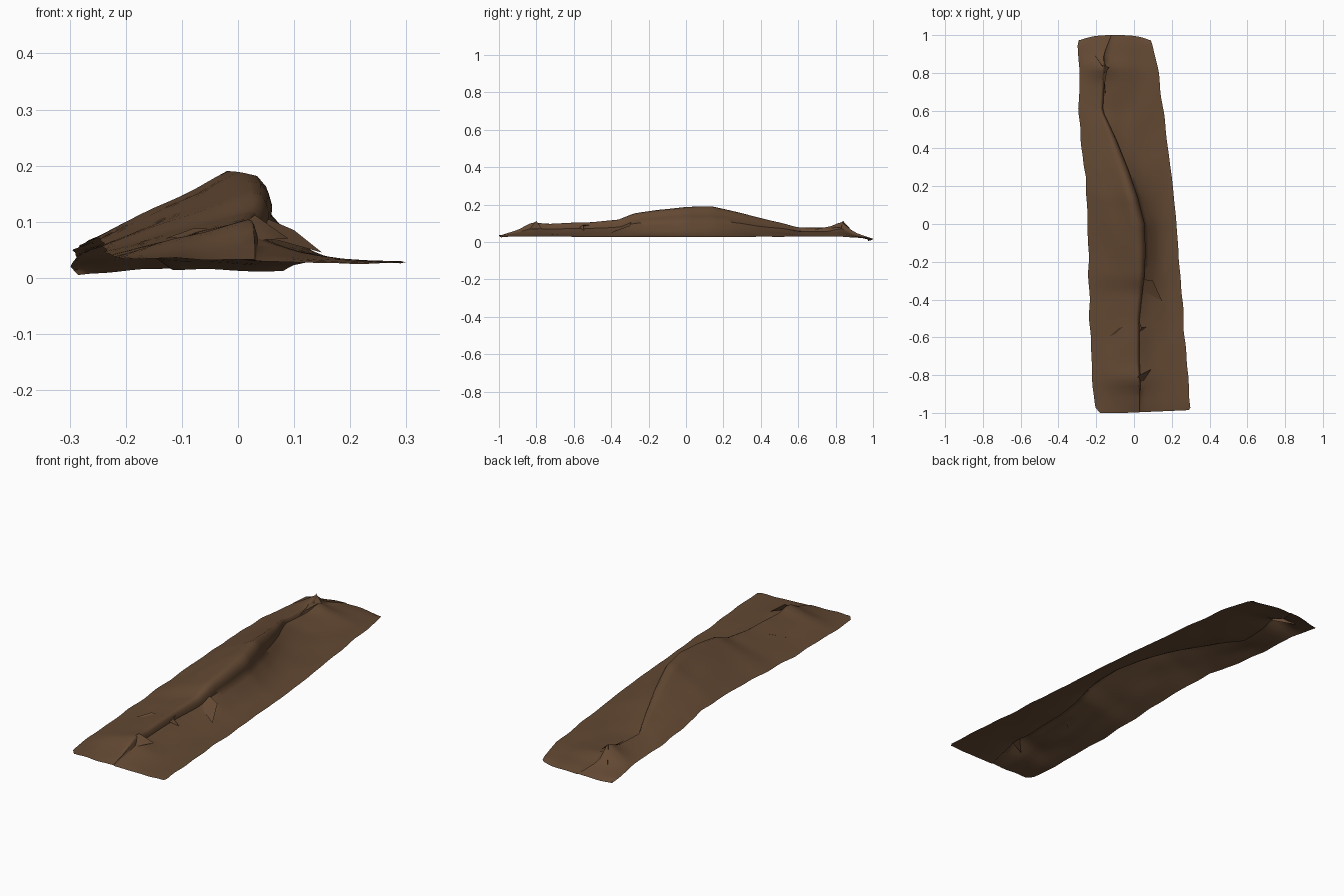
import bpy, bmesh, math, random
from mathutils import Vector, noise

if "Cube" in bpy.data.objects:
    bpy.data.objects.remove(bpy.data.objects["Cube"])

random.seed(4)
bark = bpy.data.materials.new("bark brown")
bark.diffuse_color = (0.125, 0.066, 0.033, 1)
bark.use_nodes = True
bark.node_tree.nodes["Principled BSDF"].inputs["Base Color"].default_value = bark.diffuse_color


def lerp_table(table, y):
    """Piecewise linear interpolation of (y, value...) rows."""
    if y <= table[0][0]:
        return table[0][1:]
    for a, b in zip(table, table[1:]):
        if y <= b[0]:
            t = (y - a[0]) / (b[0] - a[0])
            return [p + (q - p) * t for p, q in zip(a[1:], b[1:])]
    return table[-1][1:]


# y, left x, left z, right x, right z
EDGES = [(-1, -.18, .034, .29, .026), (-.97, -.205, .034, .30, .028), (-.9, -.215, .036, .292, .03),
         (-.5, -.235, .045, .262, .027), (0, -.245, .07, .225, .026), (.25, -.255, .072, .2, .027),
         (.4, -.28, .06, .18, .028), (.6, -.292, .05, .155, .03), (.8, -.288, .037, .13, .03),
         (.95, -.30, .02, .1, .022), (1, -.285, .005, .08, .012)]
# y, ridge x, ridge z, overhang of the lip to the right
RIDGE = [(-1, .03, .033, 0), (-.9, .03, .06, 0), (-.82, .02, .105, .01), (-.74, .01, .098, .015),
         (-.5, .01, .105, .015), (-.36, .02, .12, .02), (-.28, .025, .152, .025), (-.15, .02, .172, .035),
         (0, .01, .188, .04), (.14, -.02, .19, .035), (.3, -.07, .152, .03), (.45, -.12, .112, .02),
         (.6, -.18, .078, .01), (.76, -.17, .078, .01), (.83, -.165, .108, .01), (.9, -.16, .05, 0),
         (1, -.12, .02, 0)]


def section(y):
    """Cross-section: straight left flank, rounded crest, undercut lip, flat right skirt."""
    lx, lz, rx, rz = lerp_table(EDGES, y)
    cx, cz, o = lerp_table(RIDGE, y)
    wob = noise.noise(Vector((y * 9, 3, 0))) * .007
    lx, rx = lx + wob, rx + noise.noise(Vector((y * 8, 7, 0))) * .006
    h = cz - rz
    w = rx - cx
    pts = []
    for i in range(9):                       # left flank
        t = i / 9
        pts.append((lx + (cx - lx) * t, lz + (cz - lz) * t))
    pts += [(cx, cz), (cx + o * .6, cz - .03 * h), (cx + o, cz - .15 * h),
            (cx + o * 1.12 + .002, cz - .3 * h), (cx + o + .005, cz - .43 * h)]
    sx, sz = pts[-1]
    for i in range(1, 11):                   # concave right skirt
        t = i / 10
        pts.append((sx + (rx - sx) * t, rz + (sz - rz) * (1 - t) ** 2.3))
    return pts


def add_object(name, bm, angle):
    me = bpy.data.meshes.new(name)
    bm.to_mesh(me)
    bm.free()
    me.materials.append(bark)
    ob = bpy.data.objects.new(name, me)
    bpy.context.collection.objects.link(ob)
    bpy.context.view_layer.objects.active = ob
    ob.select_set(True)
    bpy.ops.object.shade_smooth_by_angle(angle=math.radians(angle))
    ob.select_set(False)


# Bark sheet: one open, hollow skin lofted along y
bm = bmesh.new()
rows = []
N = 72
for j in range(N + 1):
    y = -1 + 2 * j / N
    row = []
    pts = section(y)
    for i, (x, z) in enumerate(pts):
        end = 0
        if j == N:                           # bowed far end
            end = -.03 * abs((x + .1) / .19) ** 3
        elif j == 0:
            end = .015 * max(0, (x + .05) / .35)
        inner = min(i, len(pts) - 1 - i, 3) / 3
        dz = noise.noise(Vector((x * 12, y * 5, 1))) * .006 * inner
        row.append(bm.verts.new((x, y + end, max(0, z + dz))))
    rows.append(row)
for a, b in zip(rows, rows[1:]):
    for i in range(len(a) - 1):
        bm.faces.new((a[i], a[i + 1], b[i + 1], b[i]))
add_object("bark_sheet", bm, 50)

# Splinters: small raised folds, each a base line with a lifted tip
SPLINTERS = [((.03, -.29, .115), (.15, -.41, .045), (.10, -.30, .085), (.06, -.36, .07)),
             ((-.04, -.87, .06), (.09, -.77, .07), (.03, -.80, .112), (.05, -.83, .068)),
             ((-.13, -.595, .07), (-.04, -.54, .088), (-.08, -.55, .088), (-.08, -.575, .075)),
             ((.02, -.50, .09), (.065, -.545, .06), (.04, -.55, .09), (.03, -.57, .08)),
             ((-.22, .915, .03), (-.13, .83, .075), (-.17, .84, .112), (-.15, .80, .08)),
             ((-.14, .83, .08), (-.15, .68, .066), (-.165, .78, .085), (-.155, .74, .07))]
for n, (a, b, tip, foot) in enumerate(SPLINTERS):
    bm = bmesh.new()
    va, vb, vt, vf = [bm.verts.new(p) for p in (a, b, tip, foot)]
    bm.faces.new((va, vf, vt))
    bm.faces.new((vf, vb, vt))
    add_object("splinter_%d" % (n + 1), bm, 30)
